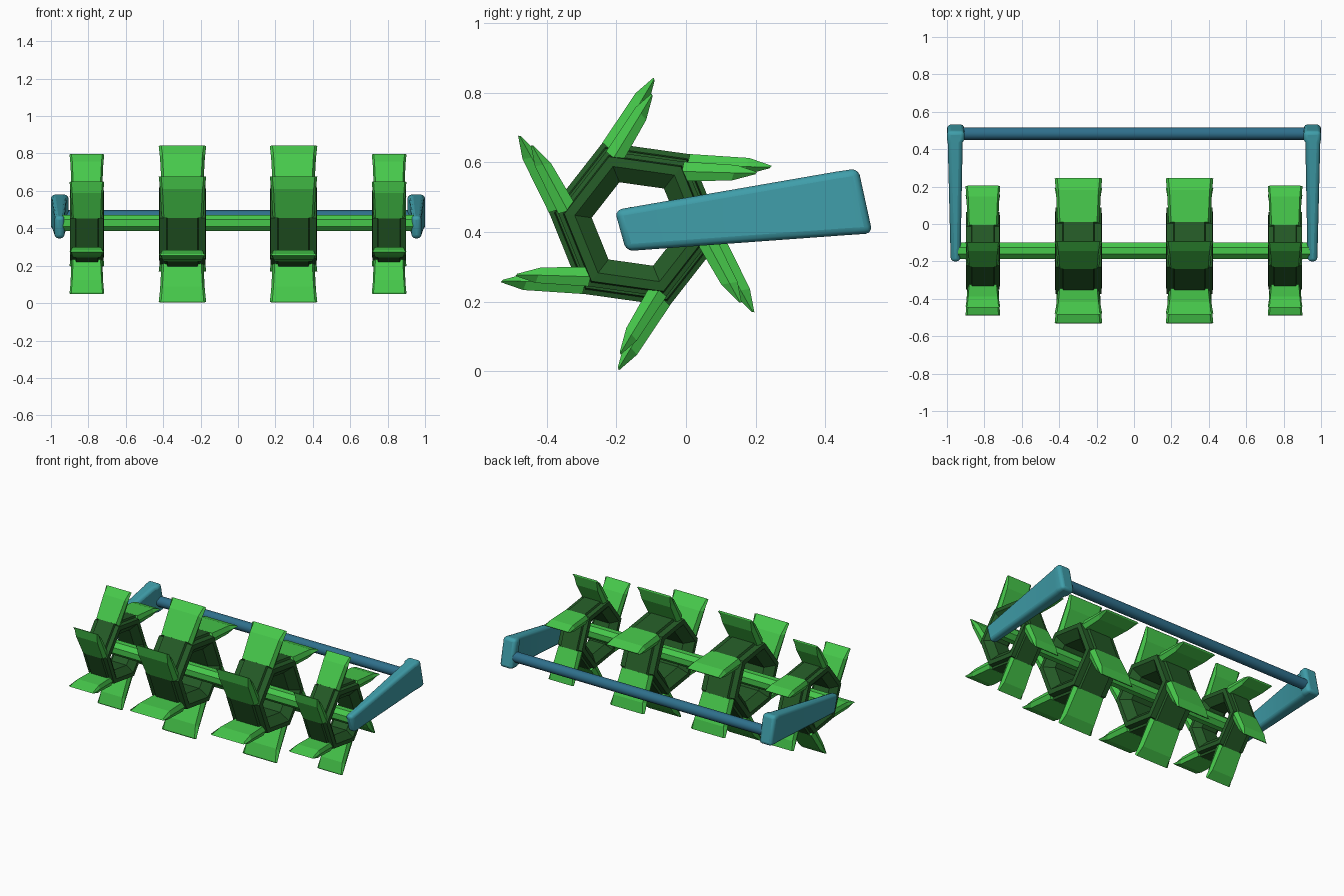
import bpy, bmesh, math
from mathutils import Vector

if "Cube" in bpy.data.objects:
    bpy.data.objects.remove(bpy.data.objects["Cube"])

CY, CZ = -0.143, 0.423          # rotor axis


def material(name, rgb):
    m = bpy.data.materials.new(name)
    m.diffuse_color = (*rgb, 1)
    m.use_nodes = True
    m.node_tree.nodes["Principled BSDF"].inputs["Base Color"].default_value = m.diffuse_color
    return m


BRIGHT = material("bright green", (0.062, 0.58, 0.07))
DARK = material("dark green", (0.018, 0.105, 0.02))
TEAL = material("teal", (0.05, 0.34, 0.40))
BLUE = material("deep teal", (0.028, 0.16, 0.26))


def loft(bm, rings, close=False):
    """Skin a list of equal-length point loops; cap the ends unless closed."""
    vs = [[bm.verts.new(p) for p in r] for r in rings]
    n = len(vs[0])
    pairs = list(zip(vs, vs[1:])) + ([(vs[-1], vs[0])] if close else [])
    for a, b in pairs:
        for i in range(n):
            j = (i + 1) % n
            bm.faces.new((a[i], a[j], b[j], b[i]))
    if not close:
        bm.faces.new(vs[0])
        bm.faces.new(vs[-1])


def finish(name, bm, mat, loc=(0, 0, 0)):
    bmesh.ops.recalc_face_normals(bm, faces=bm.faces)
    me = bpy.data.meshes.new(name)
    bm.to_mesh(me)
    bm.free()
    me.materials.append(mat)
    ob = bpy.data.objects.new(name, me)
    ob.location = loc
    bpy.context.collection.objects.link(ob)
    return ob


def smooth(ob, angle):
    bpy.ops.object.select_all(action='DESELECT')
    ob.select_set(True)
    bpy.context.view_layer.objects.active = ob
    bpy.ops.object.shade_smooth_by_angle(angle=math.radians(angle))


def hub_ring(name, x, rs, ws):
    # hexagonal ring: half-width / radius profile swept round six corners
    prof = [(-0.08, 0.254), (0.08, 0.254), (0.085, 0.238), (0.122, 0.234),
            (0.125, 0.20), (0.075, 0.145), (-0.075, 0.145), (-0.125, 0.20),
            (-0.122, 0.234), (-0.085, 0.238)]
    bm = bmesh.new()
    rings = []
    for k in range(6):
        a = math.radians(52 + 60 * k)
        rings.append([(w * ws, r * rs * math.cos(a), r * rs * math.sin(a)) for w, r in prof])
    loft(bm, rings, close=True)
    finish(name, bm, DARK, (x, CY, CZ))


def tines(name, x, rs, ws):
    # six swept paddles: outer point, inner point, half-width at each station
    stations = [((-0.097, 0.234), (-0.05, 0.19), 0.112),
                ((-0.002, 0.376), (0.032, 0.335), 0.120),
                ((0.050, 0.421), (0.053, 0.412), 0.127)]
    bm = bmesh.new()
    for k in range(6):
        c, s = math.cos(k * math.pi / 3), math.sin(k * math.pi / 3)
        rings = []
        for o, i, w in stations:
            o, i = Vector(o), Vector(i)
            m, n = (o + i) / 2, w - 0.013
            loop = [(-n, o), (n, o), (w, m), (n, i), (-n, i), (-w, m)]
            rings.append([(px * ws, rs * (p.x * c - p.y * s), rs * (p.x * s + p.y * c))
                          for px, p in loop])
        loft(bm, rings)
    finish(name, bm, BRIGHT, (x, CY, CZ))


def cylinder(name, r, half, n, y, z, mat):
    bm = bmesh.new()
    loft(bm, [[(x, r * math.cos((k + 0.5) * math.tau / n), r * math.sin((k + 0.5) * math.tau / n))
               for k in range(n)] for x in (-half, half)])
    return finish(name, bm, mat, (0, y, z))


# four wheels: two large inside, two small outside
for side, sx in (("left", -1), ("right", 1)):
    for size, x, rs, ws in (("large", 0.297, 1.0, 1.0), ("small", 0.808, 0.892, 0.73)):
        hub_ring(f"{side}_{size}_ring", sx * x, rs, ws)
        tines(f"{side}_{size}_tines", sx * x, rs, ws)

    # support arm: tapering side plate with a thicker rear end
    bm = bmesh.new()
    rings = []
    for top, bot, xi, xo in (((-0.205, 0.463), (-0.172, 0.345), 0.928, 0.980),
                             ((0.435, 0.574), (0.46, 0.391), 0.916, 0.996),
                             ((0.450, 0.576), (0.475, 0.392), 0.906, 1.0),
                             ((0.495, 0.583), (0.536, 0.396), 0.906, 1.0)):
        rings.append([(sx * xi, *top), (sx * xo, *top), (sx * xo, *bot), (sx * xi, *bot)])
    loft(bm, rings)
    arm = finish(f"{side}_arm", bm, TEAL)
    bev = arm.modifiers.new("rounding", 'BEVEL')
    bev.width, bev.segments, bev.limit_method = 0.02, 3, 'ANGLE'
    bev.angle_limit = math.radians(50)
    smooth(arm, 40)

# rotor axle and rear cross bar
cylinder("axle", 0.047, 0.94, 8, CY, CZ + 0.005, BRIGHT)
smooth(cylinder("cross_bar", 0.033, 0.94, 20, 0.483, 0.464, BLUE), 40)
